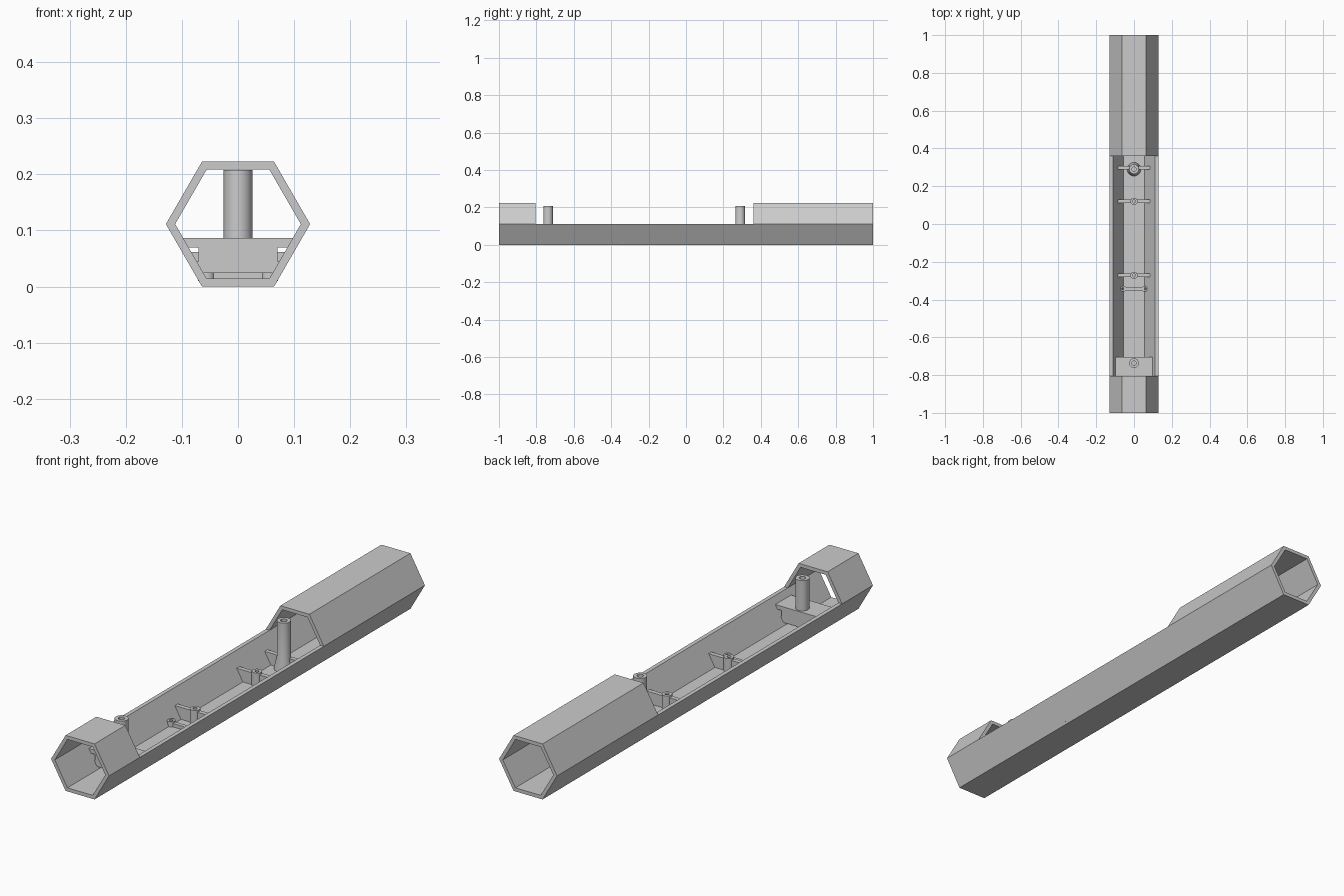
import bpy, bmesh, math

if "Cube" in bpy.data.objects:
    bpy.data.objects.remove(bpy.data.objects["Cube"], do_unlink=True)

grey = bpy.data.materials.new("plain_grey")
grey.use_nodes = True
COLOUR = (0.6, 0.6, 0.6, 1)
grey.diffuse_color = COLOUR
grey.node_tree.nodes["Principled BSDF"].inputs["Base Color"].default_value = COLOUR

R_OUT, R_IN = 0.1285, 0.112
MID = R_OUT * math.sin(math.pi / 3)      # height of the hexagon axis
FLOOR = MID - R_IN * math.sin(math.pi / 3)
SINK = 0.004                             # overlap into the walls


def wall(z):
    """Half width of the inside of the tube at height z in its lower half."""
    return R_IN - (MID - z) / math.sqrt(3)


def finish(bm, name, smooth=False):
    bmesh.ops.recalc_face_normals(bm, faces=bm.faces)
    mesh = bpy.data.meshes.new(name)
    bm.to_mesh(mesh)
    bm.free()
    mesh.materials.append(grey)
    ob = bpy.data.objects.new(name, mesh)
    bpy.context.collection.objects.link(ob)
    if smooth:
        bpy.ops.object.select_all(action='DESELECT')
        ob.select_set(True)
        bpy.context.view_layer.objects.active = ob
        bpy.ops.object.shade_smooth_by_angle(angle=math.radians(35))
    return ob


def slab(name, half, y0, y1):
    """Mirror a half outline (bottom to top) in x and extrude it along y."""
    outline = half + [(-x, z) for x, z in reversed(half)]
    bm = bmesh.new()
    face = bm.faces.new([bm.verts.new((x, y0, z)) for x, z in outline])
    ext = bmesh.ops.extrude_face_region(bm, geom=[face])
    moved = [v for v in ext["geom"] if isinstance(v, bmesh.types.BMVert)]
    bmesh.ops.translate(bm, verts=moved, vec=(0, y1 - y0, 0))
    return finish(bm, name)


def lathe(name, x, y, profile, steps=32):
    """Spin an (r, z) profile about a vertical axis."""
    bm = bmesh.new()
    verts = [bm.verts.new((x + r, y, z)) for r, z in profile]
    edges = [bm.edges.new(pair) for pair in zip(verts, verts[1:])]
    bmesh.ops.spin(bm, geom=verts + edges, cent=(x, y, 0), axis=(0, 0, 1),
                   angle=math.tau, steps=steps)
    bmesh.ops.remove_doubles(bm, verts=bm.verts, dist=1e-5)
    return finish(bm, name, True)


def boss(name, x, y, r, hole, z0, z1, depth, flare=None):
    base = flare or [(r, z0)]
    lathe(name, x, y, [(0, z0)] + base + [(r, z1), (hole, z1),
          (hole, z1 - depth), (0, z1 - depth)])


# Hexagonal tube with the upper half left open along the middle
bm = bmesh.new()
stations = [-1, -0.805, 0.36, 1]
rings = [[[bm.verts.new((r * math.cos(k * math.pi / 3), y,
                         MID + r * math.sin(k * math.pi / 3)))
           for k in range(6)] for r in (R_OUT, R_IN)] for y in stations]
for s in range(3):
    for k in range(6):
        if s == 1 and k < 3:
            continue
        n = (k + 1) % 6
        for skin in range(2):
            a, b = rings[s][skin], rings[s + 1][skin]
            bm.faces.new((a[k], a[n], b[n], b[k]))
for s in range(4):                       # rims of the ends and of the opening
    out, inn = rings[s]
    for k in range(6 if s in (0, 3) else 3):
        n = (k + 1) % 6
        bm.faces.new((out[k], out[n], inn[n], inn[k]))
for k in (0, 3):                         # ledges beside the opening
    bm.faces.new((rings[1][0][k], rings[2][0][k], rings[2][1][k], rings[1][1][k]))
finish(bm, "hexagonal_tube")

# Raised platform with a notch in each side, carrying the front post
low, n0, n1, high, notch = 0.024, 0.045, 0.07, 0.0865, 0.07
slab("platform", [(wall(low) + SINK, low), (wall(n0) + SINK, n0), (notch, n0),
                  (notch, n1), (wall(n1) + SINK, n1), (wall(high) + SINK, high)],
     -0.805, -0.705)
boss("front_post", 0, -0.737, 0.0255, 0.012, high - SINK, 0.208, 0.06)

# Rear post with a flared foot
boss("rear_post", 0, 0.29, 0.0255, 0.012, FLOOR - SINK, 0.208, 0.06,
     [(0.036, FLOOR - SINK), (0.036, 0.02), (0.0255, 0.065)])

# Cross ribs; the two plain ones carry a small screw boss
TOP = 0.062
for label, y in (("front", -0.272), ("middle", 0.12), ("rear", 0.297)):
    slab(label + "_rib", [(wall(FLOOR) + SINK, FLOOR - SINK),
                          (wall(TOP) + SINK / 2, TOP)], y - 0.009, y + 0.009)
    if label != "rear":
        boss(label + "_rib_boss", 0, y, 0.019, 0.008, FLOOR - SINK, 0.07, 0.04)

# Low bar joining a pair of small bosses
slab("low_bar", [(0.055, FLOOR - SINK), (0.055, 0.028)], -0.351, -0.335)
for label, x in (("left", 0.056), ("right", -0.056)):
    boss(label + "_low_boss", x, -0.343, 0.015, 0.007, FLOOR - SINK, 0.035, 0.015)
